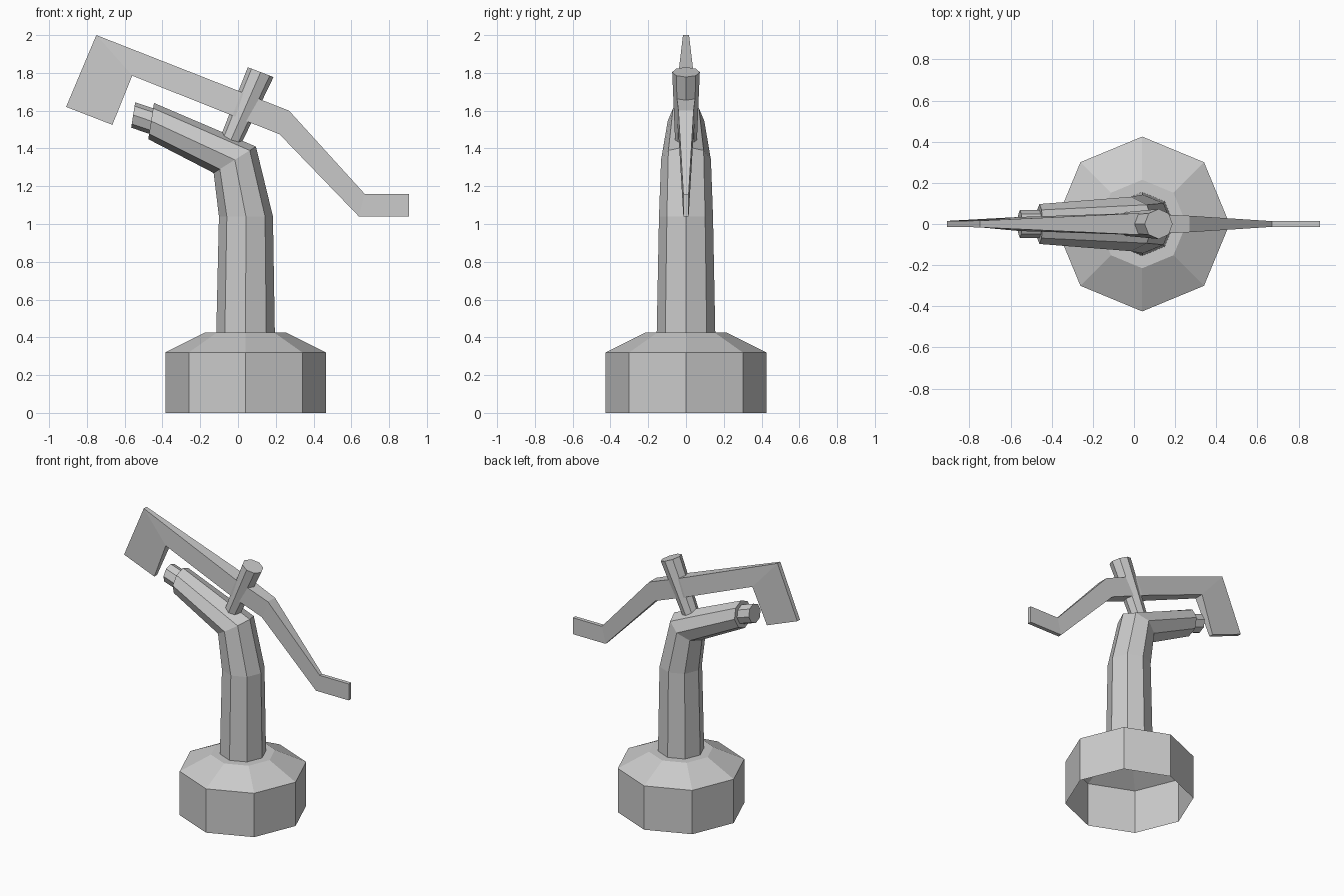
import bpy, bmesh
from math import cos, sin, pi, radians

if "Cube" in bpy.data.objects:
    bpy.data.objects.remove(bpy.data.objects["Cube"])


def make_object(name, bm):
    bmesh.ops.recalc_face_normals(bm, faces=bm.faces)
    mesh = bpy.data.meshes.new(name)
    bm.to_mesh(mesh)
    bm.free()
    obj = bpy.data.objects.new(name, mesh)
    bpy.context.collection.objects.link(obj)
    return obj


def loft(bm, rings, cap_start=False, cap_end=False):
    """Bridge consecutive closed loops of points."""
    loops = [[bm.verts.new(p) for p in ring] for ring in rings]
    n = len(loops[0])
    for a, b in zip(loops, loops[1:]):
        for i in range(n):
            j = (i + 1) % n
            bm.faces.new((a[i], a[j], b[j], b[i]))
    if cap_start:
        bm.faces.new(loops[0])
    if cap_end:
        bm.faces.new(loops[-1])


def octagon(x, z, r, tilt=0):
    """Eight-sided ring centred on y = 0, tilted about the y axis."""
    t = radians(tilt)
    return [(x + r * cos(a) * cos(t), r * sin(a), z + r * cos(a) * sin(t))
            for a in (i * pi / 4 for i in range(8))]


def tube(name, sections, cap_start=False, cap_end=False):
    bm = bmesh.new()
    loft(bm, [octagon(*s) for s in sections], cap_start, cap_end)
    return make_object(name, bm)


# Screw cap, open underneath
tube("cap_base", [(0.04, 0, 0.425), (0.04, 0.32, 0.425),
                  (0.04, 0.425, 0.215), (0.04, 0.425, 0.155)])

# Bent neck ending in a stepped nozzle
tube("neck_and_nozzle", [(0.04, 0.425, 0.155), (0.042, 1.04, 0.143),
                         (-0.017, 1.34, 0.132, 32), (-0.46, 1.545, 0.097, 81),
                         (-0.46, 1.545, 0.068, 81), (-0.555, 1.577, 0.068, 81)],
     cap_end=True)

# Tapered pivot post
tube("pivot_post", [(-0.046, 1.425, 0.057, -21), (0.12, 1.804, 0.073, -21)],
     cap_start=True, cap_end=True)

# Lever: (upper x, z, half width), (lower x, z, half width)
lever = [
    ((-0.91, 1.62, 0.015), (-0.665, 1.525, 0.016)),
    ((-0.75, 2.00, 0.016), (-0.56, 1.785, 0.034)),
    ((0.02, 1.698, 0.052), (-0.03, 1.574, 0.052)),
    ((0.27, 1.60, 0.040), (0.22, 1.475, 0.040)),
    ((0.67, 1.16, 0.014), (0.64, 1.04, 0.014)),
    ((0.905, 1.16, 0.014), (0.905, 1.04, 0.014)),
]
bm = bmesh.new()
loft(bm, [[(ux, -uw, uz), (ux, uw, uz), (lx, lw, lz), (lx, -lw, lz)]
          for (ux, uz, uw), (lx, lz, lw) in lever], True, True)
make_object("lever", bm)
